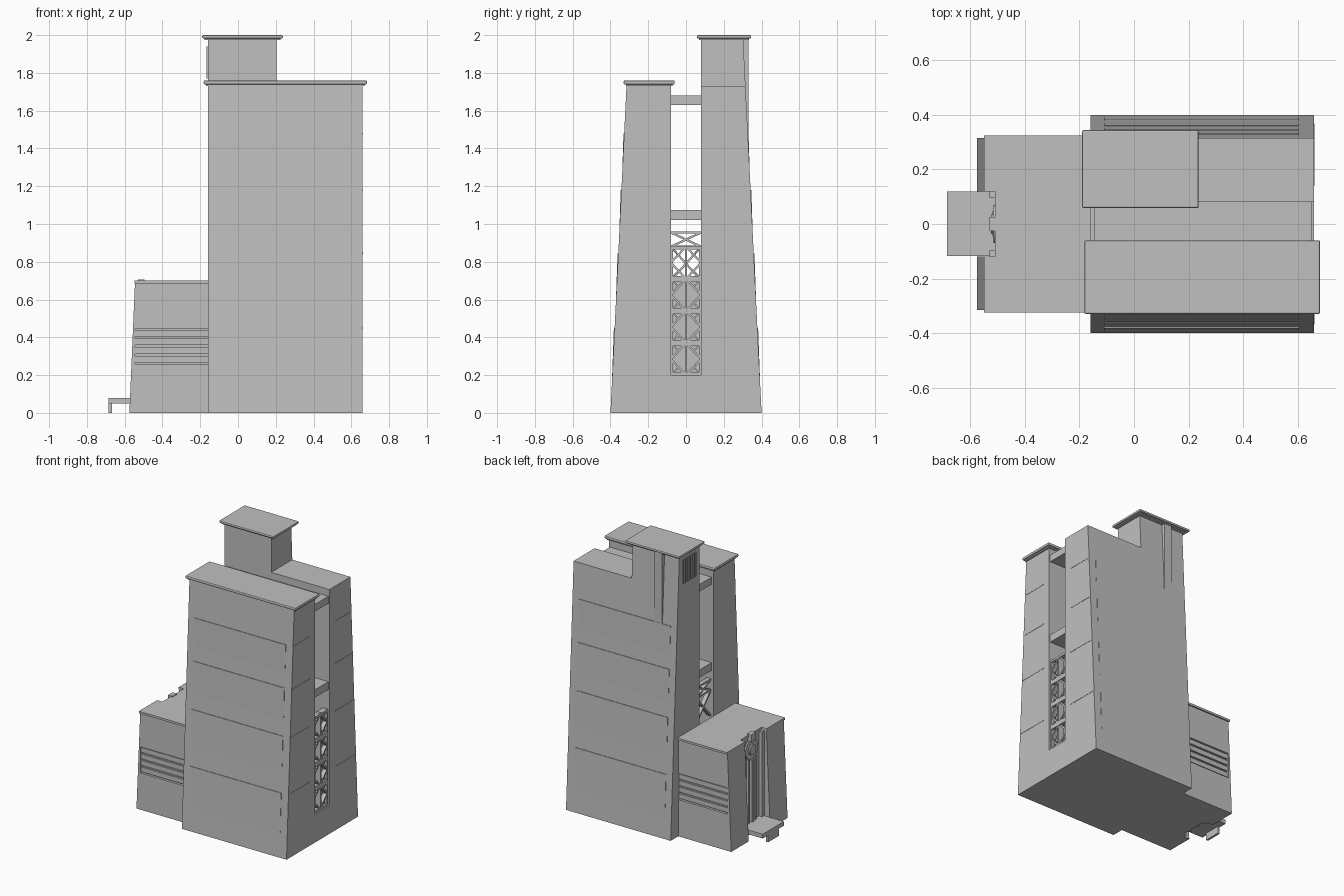
import bpy, math
from mathutils import Vector

cube = bpy.data.objects.get("Cube")
if cube:
    bpy.data.objects.remove(cube, do_unlink=True)

GREY = (0.53, 0.53, 0.53, 1)
mat = bpy.data.materials.new("concrete_grey")
mat.use_nodes = True
mat.diffuse_color = GREY
mat.node_tree.nodes["Principled BSDF"].inputs["Base Color"].default_value = GREY


def make(name, verts, faces):
    mesh = bpy.data.meshes.new(name)
    mesh.from_pydata(verts, [], faces)
    mesh.materials.append(mat)
    obj = bpy.data.objects.new(name, mesh)
    bpy.context.collection.objects.link(obj)
    # Consistent outward normals
    import bmesh
    bm = bmesh.new()
    bm.from_mesh(mesh)
    bmesh.ops.recalc_face_normals(bm, faces=bm.faces)
    bm.to_mesh(mesh)
    bm.free()
    return obj


def sweep(name, outline, offset):
    """Extrude a closed outline of 3D points along an offset."""
    n = len(outline)
    a = [Vector(p) for p in outline]
    verts = a + [p + Vector(offset) for p in a]
    faces = [tuple(range(n)), tuple(range(n, 2 * n))]
    faces += [(i, (i + 1) % n, n + (i + 1) % n, n + i) for i in range(n)]
    return make(name, verts, faces)


def prism_x(name, yz, x0, x1):
    return sweep(name, [(x0, y, z) for y, z in yz], (x1 - x0, 0, 0))


def prism_y(name, xz, y0, y1):
    return sweep(name, [(x, y0, z) for x, z in xz], (0, y1 - y0, 0))


def box(name, x0, x1, y0, y1, z0, z1):
    return prism_x(name, [(y0, z0), (y1, z0), (y1, z1), (y0, z1)], x0, x1)


def bar(name, x0, x1, p, q, w=0.011):
    """Straight bar in the yz plane between two points."""
    p, q = Vector(p), Vector(q)
    d = (q - p).normalized() * w / 2
    n = Vector((-d.y, d.x))
    return prism_x(name, [p + n, q + n, q - n, p - n], x0, x1)


def cap(name, x0, x1, y0, y1, z0, z1):
    """Roof slab with a rounded rim over a thin neck."""
    neck = 0.3 * (z1 - z0)
    box(name + "_neck", x0 + 0.012, x1 - 0.012, y0 + 0.012, y1 - 0.012, z0, z0 + neck)
    slab = box(name, x0, x1, y0, y1, z0 + neck, z1)
    mod = slab.modifiers.new("rim", "BEVEL")
    mod.width = 0.006
    mod.segments = 2


# Tower slabs with battered outer walls
WEST, EAST, GAP, TOP = -0.16, 0.66, 0.08, 1.73
LEVELS = [0, 0.45, 0.845, 1.18, 1.48]


def outer(z):
    return 0.40 - 0.085 * z / TOP


for s, side in ((-1, "front"), (1, "back")):
    prism_x(side + "_slab", [(s * GAP, 0), (s * outer(0), 0),
                             (s * outer(TOP), TOP), (s * GAP, TOP)], WEST, EAST)
    # Stepped wall panels between the corner piers
    for i, (a, b) in enumerate(zip(LEVELS, LEVELS[1:])):
        prism_x(f"{side}_panel_{i}",
                [(s * (outer(a) - 0.03), a), (s * (outer(a) - 0.002), a),
                 (s * (outer(b) + 0.004), b), (s * (outer(b) - 0.03), b)], -0.11, 0.605)
        # Thin joint on the end wall
        box(f"{side}_joint_{i}", EAST - 0.01, EAST + 0.002,
            *sorted((s * 0.14, s * (outer(b) - 0.01))), b - 0.003, b + 0.003)

cap("front_roof_cap", -0.182, 0.682, -0.33, -0.06, 1.73, 1.76)

# Penthouse on the back slab
prism_x("penthouse", [(GAP, TOP), (outer(TOP), TOP), (outer(1.98), 1.98), (GAP, 1.98)],
        WEST, 0.205)
cap("penthouse_cap", -0.19, 0.237, 0.058, 0.345, 1.975, 2.0)
box("penthouse_rib", -0.045, 0.015, 0.25, 0.33, 1.40, 1.98)
for i in range(8):
    y = 0.12 + i * 0.02
    box(f"penthouse_louver_{i}", WEST - 0.006, WEST + 0.01, y, y + 0.01, 1.77, 1.94)

# Bridges and plinth between the slabs
box("upper_bridge", -0.145, 0.652, -GAP, GAP, 1.63, 1.68)
box("lower_bridge", -0.145, 0.652, -GAP, GAP, 1.02, 1.075)
box("gap_plinth", WEST, EAST, -GAP, GAP, 0, 0.20)

# Lattice screen on the east end
CELL = 0.17
for i in range(4):
    z0 = 0.20 + i * CELL
    z1, zm = z0 + CELL, z0 + CELL / 2
    for z in (z0 + 0.008, z1 - 0.008):
        box(f"screen_rail_{i}", 0.61, 0.65, -GAP, GAP, z - 0.008, z + 0.008)
    for s in (-1, 1):
        for z in (z0, z1):
            bar(f"screen_diagonal_{i}", 0.615, 0.645, (0, z), (s * GAP, zm))
            bar(f"screen_brace_{i}", 0.62, 0.64, (s * 0.04, (z + zm) / 2), (s * GAP, z), 0.008)
for y in (-0.075, 0, 0.075):
    box("screen_post", 0.61, 0.65, y - 0.005, y + 0.005, 0.20, 0.88)

# Lattice screen on the west end, above the annex
for z0, z1 in ((0.70, 0.88), (0.88, 0.955)):
    for s in (-1, 1):
        bar("west_screen_brace", -0.14, -0.11, (-s * GAP, z0), (s * GAP, z1))
    box("west_screen_rail", -0.14, -0.11, -GAP, GAP, z1 - 0.006, z1 + 0.006)

# Annex wings with a sloping end wall and louvred side bands
REC, IN, OUT, ROOF = -0.505, 0.12, 0.315, 0.685


def end_x(z):
    return -0.575 + 0.03 * z / 0.7


def wing(name, z0, z1, y0, y1, x1):
    prism_y(name, [(end_x(z0), z0), (x1, z0), (x1, z1), (end_x(z1), z1)], y0, y1)


for s, side in ((-1, "front"), (1, "back")):
    wing(side + "_annex_core", 0, ROOF, s * IN, s * 0.298, WEST)
    wing(side + "_annex_base", 0, 0.26, s * 0.298, s * OUT, WEST)
    wing(side + "_annex_top", 0.445, ROOF, s * 0.298, s * OUT, WEST)
    wing(side + "_annex_corner", 0.26, 0.445, s * 0.298, s * OUT, -0.545)
    for i in range(4):
        z = 0.267 + i * 0.046
        prism_y(f"{side}_annex_louver_{i}", [(-0.545, z), (WEST, z), (WEST, z + 0.034),
                                             (-0.545, z + 0.034)], s * 0.298, s * 0.309)
    box(side + "_annex_roof", -0.549, WEST, *sorted((s * IN, s * 0.325)), ROOF, 0.70)
    # Entrance pilasters
    box(side + "_pilaster", -0.53, REC, *sorted((s * 0.095, s * IN)), 0, 0.68)
    box(side + "_door_jamb", -0.52, REC, *sorted((s * 0.03, s * 0.045)), 0, 0.53)

# Recessed entrance bay
box("entrance_wall", REC, WEST, -IN, IN, 0, ROOF)
box("entrance_roof", REC - 0.004, WEST, -IN, IN, ROOF, 0.70)
box("entrance_fin", -0.525, REC, -0.01, 0.01, 0.08, 0.52)
box("entrance_crest", -0.53, REC + 0.01, -0.025, 0.025, 0.655, 0.705)

# Round ornament over the door: ring and hub
RINGS = 24
for name, r, x in (("ornament_disc", 0.07, -0.515), ("ornament_hub", 0.035, -0.525)):
    prism_x(name, [(r * math.cos(math.tau * i / RINGS), 0.59 + r * math.sin(math.tau * i / RINGS))
                   for i in range(RINGS)], x, REC)

# Entrance canopy, its support and the threshold
box("canopy", -0.685, REC, -0.117, IN, 0.05, 0.08)
box("canopy_support", -0.685, -0.668, -0.06, 0.06, 0, 0.05)
